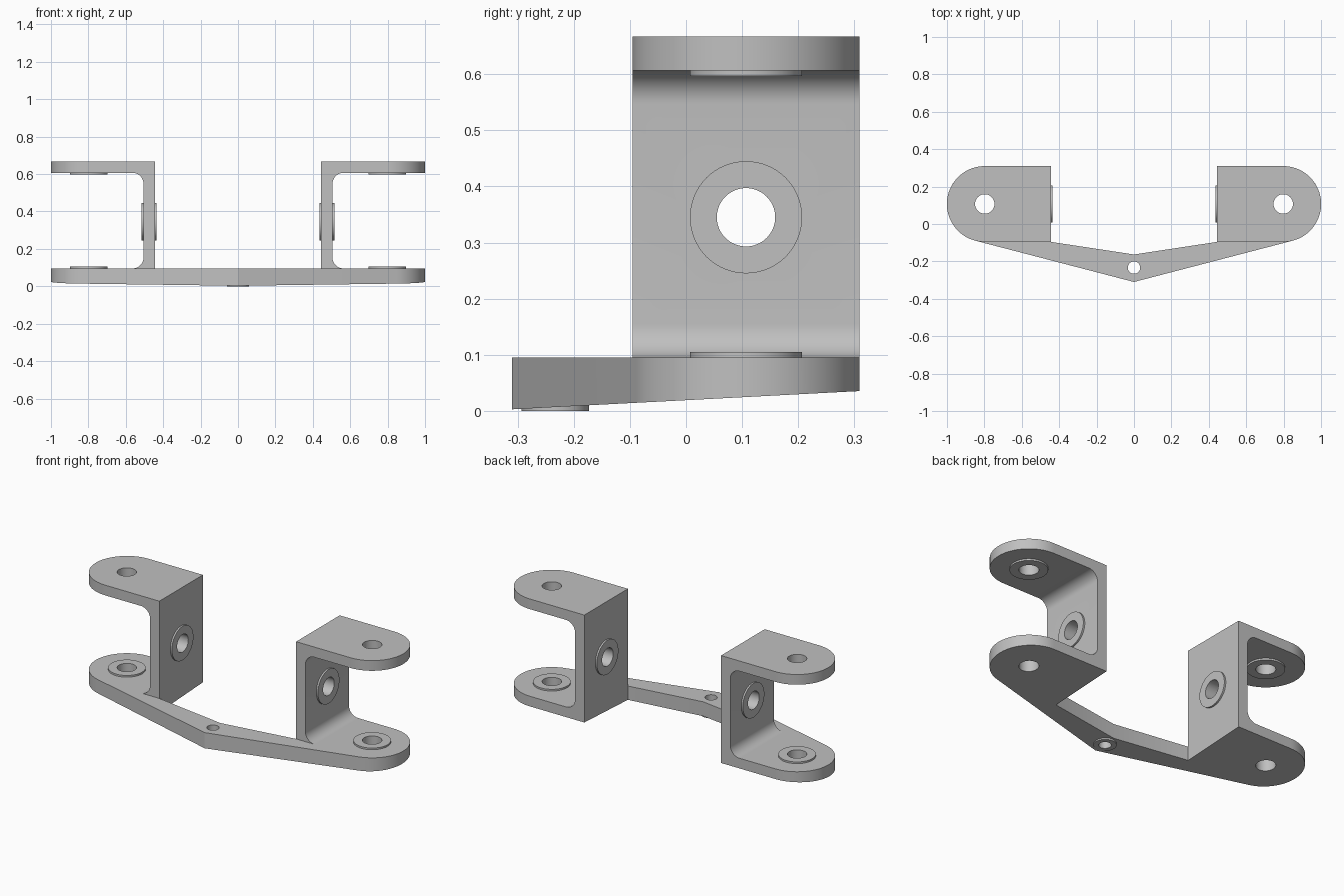
import bpy, bmesh, math
from mathutils import Vector, Matrix

cube = bpy.data.objects.get("Cube")
if cube:
    bpy.data.objects.remove(cube)

grey = bpy.data.materials.new("plain_grey")
grey.use_nodes = True
COLOUR = (0.527, 0.527, 0.527, 1)
grey.diffuse_color = COLOUR
grey.node_tree.nodes["Principled BSDF"].inputs["Base Color"].default_value = COLOUR

# Main dimensions
WALL_IN, WALL_OUT = 0.445, 0.505
PX, PY, R = 0.798, 0.107, 0.2025          # pivot centre and lug radius
BASE_TOP, LUG_BOTTOM, TOP = 0.095, 0.607, 0.667
BOSS_R, HOLE_R, BOSS_H, FILLET = 0.1, 0.052, 0.01, 0.06
WALL_Z = 0.345
TIP_Y, NOTCH_Y, EYE_Y = -0.31, -0.163, -0.233


def new_object(name, bm):
    bmesh.ops.recalc_face_normals(bm, faces=bm.faces)
    mesh = bpy.data.meshes.new(name)
    bm.to_mesh(mesh)
    bm.free()
    mesh.materials.append(grey)
    obj = bpy.data.objects.new(name, mesh)
    bpy.context.collection.objects.link(obj)
    return obj


def prism(name, points, push):
    """Extrude a closed outline along a vector."""
    bm = bmesh.new()
    face = bm.faces.new([bm.verts.new(p) for p in points])
    out = bmesh.ops.extrude_face_region(bm, geom=[face])
    verts = [g for g in out["geom"] if isinstance(g, bmesh.types.BMVert)]
    bmesh.ops.translate(bm, verts=verts, vec=push)
    return new_object(name, bm)


def cylinder(name, centre, radius, depth, axis="Z"):
    turn = Matrix.Rotation(math.pi / 2, 4, "Y") if axis == "X" else Matrix()
    bm = bmesh.new()
    bmesh.ops.create_cone(bm, cap_ends=True, segments=64, radius1=radius, radius2=radius,
                          depth=depth, matrix=Matrix.Translation(centre) @ turn)
    return new_object(name, bm)


def combine(target, tool, operation):
    """Apply a boolean and discard the tool."""
    mod = target.modifiers.new("join", "BOOLEAN")
    mod.operation, mod.solver, mod.object = operation, "EXACT", tool
    bpy.context.view_layer.update()
    graph = bpy.context.evaluated_depsgraph_get()
    mesh = bpy.data.meshes.new_from_object(target.evaluated_get(graph))
    target.modifiers.clear()
    target.data = mesh
    bpy.data.objects.remove(tool)


def arc(cx, cy, radius, start, end, steps):
    return [(cx + radius * math.cos(a), cy + radius * math.sin(a))
            for a in (math.radians(start + (end - start) * i / steps) for i in range(steps + 1))]


# Base plate: two rounded lugs joined by a bent strut, tangent to the lug circles
reach = math.hypot(PX, PY - TIP_Y)
tangent = math.degrees(math.atan2(PY - TIP_Y, PX) - math.asin(R / reach))
half = [(0, TIP_Y)] + arc(PX, PY, R, tangent - 90, 90, 40)
half += [(WALL_IN, PY + R), (WALL_IN, PY - R), (0, NOTCH_Y)]
outline = half + [(-x, y) for x, y in reversed(half[1:-1])]
body = prism("bracket_frame", [(x, y, -0.1) for x, y in outline], (0, 0, BASE_TOP + 0.1))

# Slanted underside
slope = [(-1.2, -0.4, -0.002), (-1.2, 0.4, 0.04), (-1.2, 0.4, -0.3), (-1.2, -0.4, -0.3)]
combine(body, prism("underside_cutter", slope, (2.4, 0, 0)), "DIFFERENCE")

for side in (1, -1):
    # Upright wall with inner fillets and rounded top lug
    profile = [(0.3, BASE_TOP - 0.03), (WALL_OUT + FILLET, BASE_TOP - 0.03)]
    profile += arc(WALL_OUT + FILLET, BASE_TOP + FILLET, FILLET, 270, 180, 12)
    profile += arc(WALL_OUT + FILLET, LUG_BOTTOM - FILLET, FILLET, 180, 90, 12)
    profile += [(1.2, LUG_BOTTOM), (1.2, TOP), (0.3, TOP)]
    upright = prism("upright", [(side * x, -0.5, z) for x, z in profile], (0, 1, 0))
    plan = [(WALL_IN, PY - R)] + arc(PX, PY, R, -90, 90, 48) + [(WALL_IN, PY + R)]
    combine(upright, prism("plan_cutter", [(side * x, y, -0.2) for x, y in plan], (0, 0, 1.2)),
            "INTERSECT")
    combine(body, upright, "UNION")

    # Raised bosses on the wall (both faces) and inside both lugs
    wall_mid = (side * (WALL_IN + WALL_OUT) / 2, PY, WALL_Z)
    wall = WALL_OUT - WALL_IN
    combine(body, cylinder("wall_boss", wall_mid, BOSS_R, wall + 2 * BOSS_H, "X"), "UNION")
    for z in (BASE_TOP - BOSS_H, LUG_BOTTOM + BOSS_H):
        combine(body, cylinder("lug_boss", (side * PX, PY, z), BOSS_R, 4 * BOSS_H), "UNION")

    # Pivot holes
    combine(body, cylinder("wall_hole", wall_mid, HOLE_R, 0.2, "X"), "DIFFERENCE")
    combine(body, cylinder("lug_hole", (side * PX, PY, 0.35), HOLE_R, 1), "DIFFERENCE")

# Strut eye with its small boss underneath
combine(body, cylinder("eye_boss", (0, EYE_Y, 0.02), 0.06, 0.04), "UNION")
combine(body, cylinder("eye_hole", (0, EYE_Y, 0.05), 0.033, 0.4), "DIFFERENCE")

# Smooth the curved walls, keep the edges sharp
bpy.ops.object.select_all(action="DESELECT")
body.select_set(True)
bpy.context.view_layer.objects.active = body
bpy.ops.object.shade_smooth_by_angle(angle=math.radians(25))
